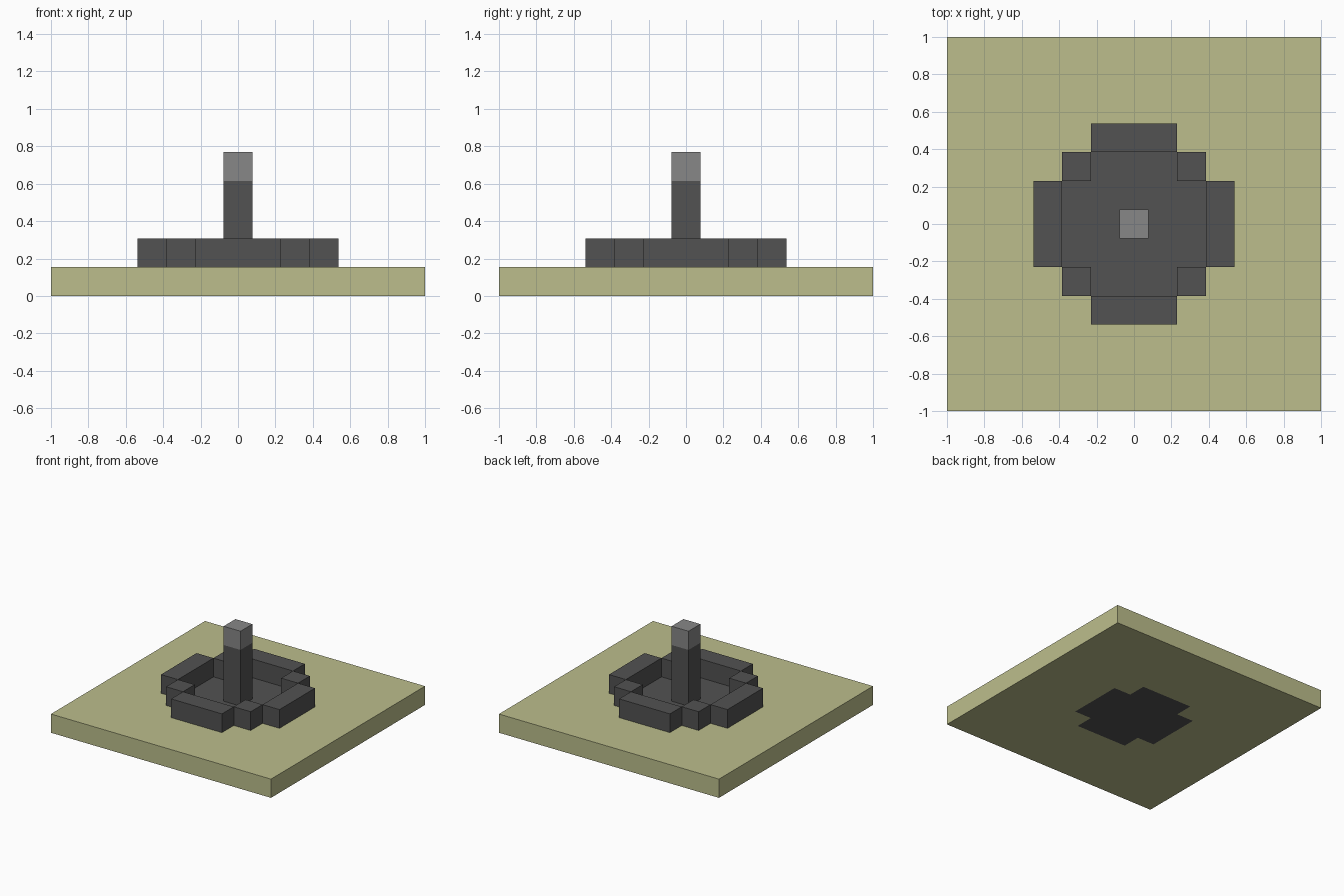
import bpy
import bmesh
from mathutils import Vector

UNIT = 2 / 13  # one block
CELLS = 13

default = bpy.data.objects.get("Cube")
if default:
    bpy.data.objects.remove(default, do_unlink=True)


def srgb(value):
    c = value / 255
    return c / 12.92 if c <= 0.04045 else ((c + 0.055) / 1.055) ** 2.4


def material(name, r, g, b):
    mat = bpy.data.materials.new(name)
    mat.use_nodes = True
    color = (srgb(r), srgb(g), srgb(b), 1)
    mat.diffuse_color = color
    mat.node_tree.nodes["Principled BSDF"].inputs["Base Color"].default_value = color
    return mat


def finish(name, bm, mat):
    bmesh.ops.recalc_face_normals(bm, faces=bm.faces)
    mesh = bpy.data.meshes.new(name)
    bm.to_mesh(mesh)
    bm.free()
    mesh.materials.append(mat)
    obj = bpy.data.objects.new(name, mesh)
    bpy.context.collection.objects.link(obj)
    return obj


def block(name, center, size, mat):
    """Box measured in block units."""
    bm = bmesh.new()
    bmesh.ops.create_cube(bm, size=1)
    for v in bm.verts:
        v.co = Vector([(c + s * p) * UNIT for c, s, p in zip(center, size, v.co)])
    return finish(name, bm, mat)


def slab(name, keep, mat):
    """One-block-thick layer made of the grid cells that pass the rule."""
    bm = bmesh.new()
    bmesh.ops.create_grid(bm, x_segments=CELLS, y_segments=CELLS, size=1)
    unwanted = []
    for f in bm.faces:
        p = f.calc_center_median() / UNIT
        if not keep(abs(p.x), abs(p.y)):
            unwanted.append(f)
    bmesh.ops.delete(bm, geom=unwanted, context='FACES')
    top = bmesh.ops.extrude_face_region(bm, geom=bm.faces[:], use_keep_orig=True)
    verts = [g for g in top["geom"] if isinstance(g, bmesh.types.BMVert)]
    bmesh.ops.translate(bm, verts=verts, vec=(0, 0, UNIT))
    return finish(name, bm, mat)


def in_basin(x, y):
    # Square of five cells without its corners
    return max(x, y) < 2.5 and min(x, y) < 1.5


sand = material("pale olive", 188, 190, 140)
stone = material("dark grey stone", 82, 82, 82)
light_stone = material("light grey stone", 135, 135, 135)

# Ground plate with the basin floor set into it
slab("ground_plate", lambda x, y: not in_basin(x, y), sand)
slab("basin_floor", in_basin, stone)

# Basin rim: four long walls and four corner blocks
for side, s in (("left", 1), ("right", -1)):
    block(f"{side}_wall", (3 * s, 0, 1.5), (1, 3, 1), stone)
    for end, e in (("back", 1), ("front", -1)):
        block(f"{end}_{side}_corner", (2 * s, 2 * e, 1.5), (1, 1, 1), stone)
for end, e in (("back", 1), ("front", -1)):
    block(f"{end}_wall", (0, 3 * e, 1.5), (3, 1, 1), stone)

# Central pillar with its lighter cap
block("pillar", (0, 0, 2.5), (1, 1, 3), stone)
block("pillar_cap", (0, 0, 4.5), (1, 1, 1), light_stone)
